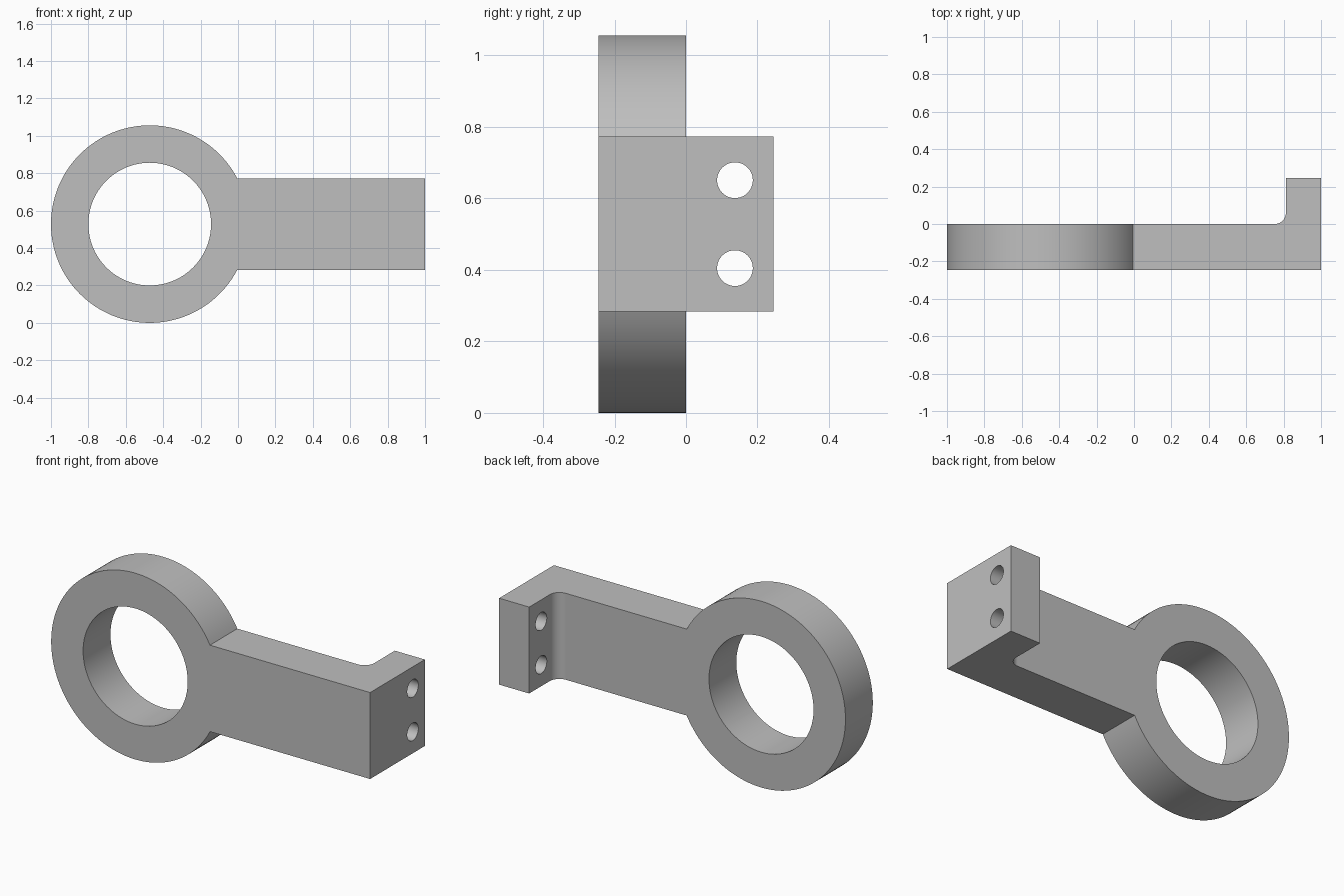
import bpy
import bmesh
from math import pi, cos, sin, radians
from mathutils import Vector

default = bpy.data.objects.get("Cube")
if default:
    bpy.data.objects.remove(default, do_unlink=True)

# Main dimensions
DEPTH = 0.245              # plate spans y from -DEPTH to 0
RING_X, RING_Z = -0.472, 0.528
RING_R, BORE_R = 0.528, 0.328
ARM_HALF = 0.245           # half height of the arm
FLANGE_X = 0.812           # inner face of the end flange
FILLET = 0.06
HOLE_R = 0.05

grey = bpy.data.materials.new("plain grey")
grey.use_nodes = True
colour = (0.52, 0.52, 0.52, 1)
grey.diffuse_color = colour
grey.node_tree.nodes["Principled BSDF"].inputs["Base Color"].default_value = colour


def prism(name, points, extrusion):
    """Extrude a closed loop of 3D points along a vector."""
    bm = bmesh.new()
    base = bm.faces.new([bm.verts.new(p) for p in points])
    result = bmesh.ops.extrude_face_region(bm, geom=[base], use_keep_orig=True)
    moved = [v for v in result["geom"] if isinstance(v, bmesh.types.BMVert)]
    bmesh.ops.translate(bm, verts=moved, vec=Vector(extrusion))
    bmesh.ops.recalc_face_normals(bm, faces=bm.faces)
    mesh = bpy.data.meshes.new(name)
    bm.to_mesh(mesh)
    bm.free()
    mesh.materials.append(grey)
    obj = bpy.data.objects.new(name, mesh)
    bpy.context.collection.objects.link(obj)
    return obj


def circle(radius, count):
    return [(radius * cos(2 * pi * i / count), radius * sin(2 * pi * i / count))
            for i in range(count)]


def combine(target, tool, operation):
    """Apply a boolean and discard the tool."""
    mod = target.modifiers.new(operation, 'BOOLEAN')
    mod.operation, mod.object, mod.solver = operation, tool, 'EXACT'
    bpy.context.view_layer.objects.active = target
    bpy.ops.object.modifier_apply(modifier=mod.name)
    bpy.data.objects.remove(tool, do_unlink=True)


# L-shaped arm with a filleted inside corner
steps = 10
fillet = [(FLANGE_X - FILLET + FILLET * sin(a), FILLET - FILLET * cos(a))
          for a in (pi / 2 * (1 - i / steps) for i in range(steps + 1))]
outline = [(-0.3, -DEPTH), (1, -DEPTH), (1, DEPTH), (FLANGE_X, DEPTH)] + fillet + [(-0.3, 0)]
bracket = prism("clamp_bracket", [(x, y, RING_Z - ARM_HALF) for x, y in outline],
                (0, 0, 2 * ARM_HALF))

# Ring joined to the arm, then bored through
disc = prism("ring_disc", [(RING_X + x, -DEPTH, RING_Z + z) for x, z in circle(RING_R, 128)],
             (0, DEPTH, 0))
combine(bracket, disc, 'UNION')
bore = prism("bore_cutter", [(RING_X + x, -0.5, RING_Z + z) for x, z in circle(BORE_R, 96)],
             (0, 1, 0))
combine(bracket, bore, 'DIFFERENCE')

# Two bolt holes through the flange
for side in (-1, 1):
    z0 = RING_Z + side * 0.123
    hole = prism("hole_cutter", [(0.6, 0.137 + y, z0 + z) for y, z in circle(HOLE_R, 48)],
                 (0.6, 0, 0))
    combine(bracket, hole, 'DIFFERENCE')

# Smooth curved walls, keep crisp edges and flat plates
bpy.ops.object.select_all(action='DESELECT')
bracket.select_set(True)
bpy.context.view_layer.objects.active = bracket
bpy.ops.object.shade_smooth_by_angle(angle=radians(30))
weighted = bracket.modifiers.new("flat plates", 'WEIGHTED_NORMAL')
weighted.keep_sharp = True
